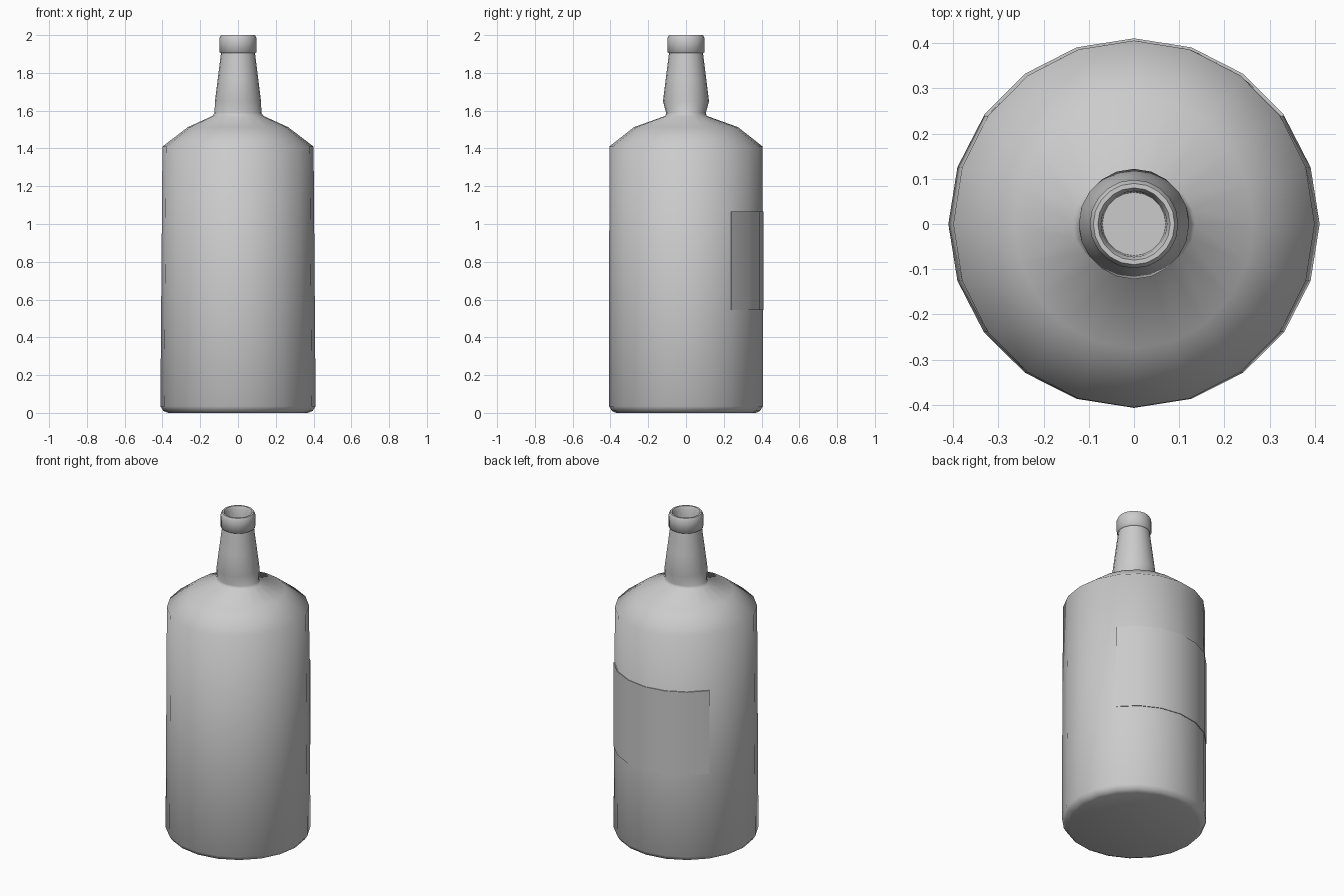
import bpy, bmesh
from math import cos, sin, pi, radians

if "Cube" in bpy.data.objects:
    bpy.data.objects.remove(bpy.data.objects["Cube"])

SIDES = 20


def finish(bm, name, angle):
    bmesh.ops.recalc_face_normals(bm, faces=bm.faces)
    mesh = bpy.data.meshes.new(name)
    bm.to_mesh(mesh)
    bm.free()
    obj = bpy.data.objects.new(name, mesh)
    bpy.context.collection.objects.link(obj)
    bpy.ops.object.select_all(action='DESELECT')
    obj.select_set(True)
    bpy.context.view_layer.objects.active = obj
    bpy.ops.object.shade_smooth_by_angle(angle=radians(angle))
    return obj


def ring(bm, rx, ry, z):
    return [bm.verts.new((rx * cos(2 * pi * i / SIDES), ry * sin(2 * pi * i / SIDES), z))
            for i in range(SIDES)]


# Bottle: slightly oval rings (rx, ry, z) from the base up and into the mouth
profile = [
    (.37, .37, 0), (.395, .392, .01), (.411, .407, .035), (.40, .406, 1.41),
    (.265, .275, 1.513), (.135, .11, 1.572), (.124, .105, 1.588),
    (.122, .122, 1.65), (.107, .107, 1.77), (.09, .09, 1.905),
    (.098, .098, 1.91), (.098, .098, 1.985), (.09, .09, 2.0),
    (.08, .08, 2.0), (.073, .073, 1.985), (.07, .07, 1.92),
]
bm = bmesh.new()
rings = [ring(bm, *p) for p in profile]
for a, b in zip(rings, rings[1:]):
    for i in range(SIDES):
        j = (i + 1) % SIDES
        bm.faces.new((a[i], a[j], b[j], b[i]))
bm.faces.new(rings[0][::-1])
bm.faces.new(rings[-1])
finish(bm, "bottle", 60)

# Label: thin curved panel on the back, closed against the glass
bm = bmesh.new()
grid = []
for r, z in ((.40, .545), (.411, .545), (.411, 1.065), (.40, 1.065)):
    grid.append([bm.verts.new((r * cos(radians(a)), r * sin(radians(a)), z))
                 for a in range(36, 145, 18)])
for a, b in zip(grid, grid[1:]):
    for i in range(len(a) - 1):
        bm.faces.new((a[i], a[i + 1], b[i + 1], b[i]))
for i in (0, -1):
    bm.faces.new([row[i] for row in grid])
finish(bm, "back_label", 40)
